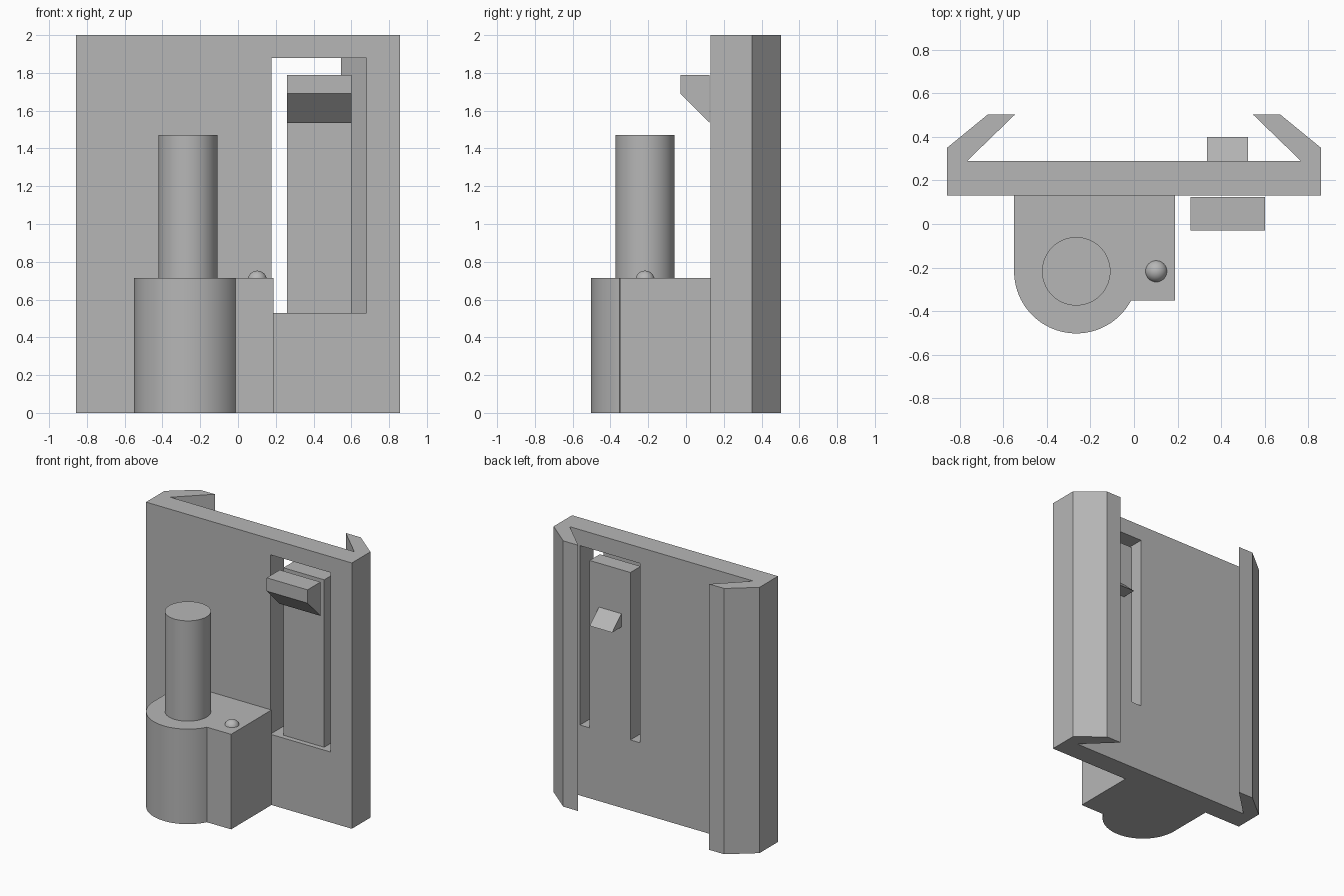
import bpy
import bmesh
import math
from mathutils import Matrix

if "Cube" in bpy.data.objects:
    bpy.data.objects.remove(bpy.data.objects["Cube"], do_unlink=True)

grey = bpy.data.materials.new("plain grey")
grey.use_nodes = True
colour = (0.47, 0.47, 0.47, 1)
grey.diffuse_color = colour
grey.node_tree.nodes["Principled BSDF"].inputs["Base Color"].default_value = colour


def finish(name, bm, smooth=False):
    bmesh.ops.recalc_face_normals(bm, faces=bm.faces)
    mesh = bpy.data.meshes.new(name)
    bm.to_mesh(mesh)
    bm.free()
    mesh.materials.append(grey)
    obj = bpy.data.objects.new(name, mesh)
    bpy.context.collection.objects.link(obj)
    if smooth:
        bpy.ops.object.select_all(action="DESELECT")
        obj.select_set(True)
        bpy.context.view_layer.objects.active = obj
        bpy.ops.object.shade_smooth_by_angle(angle=math.radians(30))
    return obj


def extrude(name, profile, low, high, axis="z", smooth=False):
    """Extrude an (x, y) profile along z, or a (y, z) profile along x."""
    def place(p, t):
        return (p[0], p[1], t) if axis == "z" else (t, p[0], p[1])
    bm = bmesh.new()
    base = bm.faces.new([bm.verts.new(place(p, low)) for p in profile])
    top = bmesh.ops.extrude_face_region(bm, geom=[base])
    shift = (0, 0, high - low) if axis == "z" else (high - low, 0, 0)
    verts = [g for g in top["geom"] if isinstance(g, bmesh.types.BMVert)]
    bmesh.ops.translate(bm, verts=verts, vec=shift)
    return finish(name, bm, smooth)


def box(name, x0, x1, y0, y1, z0, z1):
    return extrude(name, [(x0, y0), (x1, y0), (x1, y1), (x0, y1)], z0, z1)


def arc(cx, cy, r, start, end, steps):
    angles = [math.radians(start + (end - start) * i / steps) for i in range(steps + 1)]
    return [(cx + r * math.cos(a), cy + r * math.sin(a)) for a in angles]


FRONT, BACK = 0.13, 0.29
WINDOW_BOTTOM = 0.53

# Back plate with a dovetail hook along each side
half = [(0.857, FRONT), (0.857, 0.35), (0.67, 0.503), (0.545, 0.503), (0.765, BACK)]
plate = extrude("back_plate", half + [(-x, y) for x, y in reversed(half)], 0, 2)

# Window cut through the plate, leaving the hook behind it whole
cutter = box("window_cutter", 0.178, 0.68, FRONT - 0.03, BACK + 0.03, WINDOW_BOTTOM, 1.88)
cutter.hide_render = True
cut = plate.modifiers.new("window", "BOOLEAN")
cut.operation = "DIFFERENCE"
cut.solver = "EXACT"
cut.object = cutter
bpy.context.view_layer.objects.active = plate
bpy.ops.object.modifier_apply(modifier=cut.name)
bpy.data.objects.remove(cutter, do_unlink=True)

# Spring tongue in the window, with a catch in front and a ramp behind
box("spring_tongue", 0.26, 0.6, 0.168, BACK, WINDOW_BOTTOM, 1.79)
extrude("front_catch", [(-0.03, 1.79), (-0.03, 1.69), (0.125, 1.535), (0.125, 1.79)],
        0.26, 0.6, axis="x")
extrude("rear_ramp", [(BACK, 1.46), (BACK, 1.36), (0.4, 1.36)], 0.335, 0.522, axis="x")

# Rounded holder block
PIN_X, PIN_Y, BLOCK_TOP = -0.265, -0.217, 0.715
outline = arc(PIN_X, PIN_Y, 0.285, 180, 332, 40)
outline += [(0.188, -0.35), (0.188, FRONT), (PIN_X - 0.285, FRONT)]
extrude("holder_block", outline, 0, BLOCK_TOP, smooth=True)

# Upright pin
extrude("upright_pin", arc(PIN_X, PIN_Y, 0.157, 0, 354.375, 63),
        BLOCK_TOP - 0.02, 1.47, smooth=True)

# Small locating ball
ball = bmesh.new()
bmesh.ops.create_uvsphere(ball, u_segments=32, v_segments=16, radius=0.051,
                          matrix=Matrix.Translation((0.102, -0.217, 0.702)))
finish("locating_ball", ball, smooth=True)
